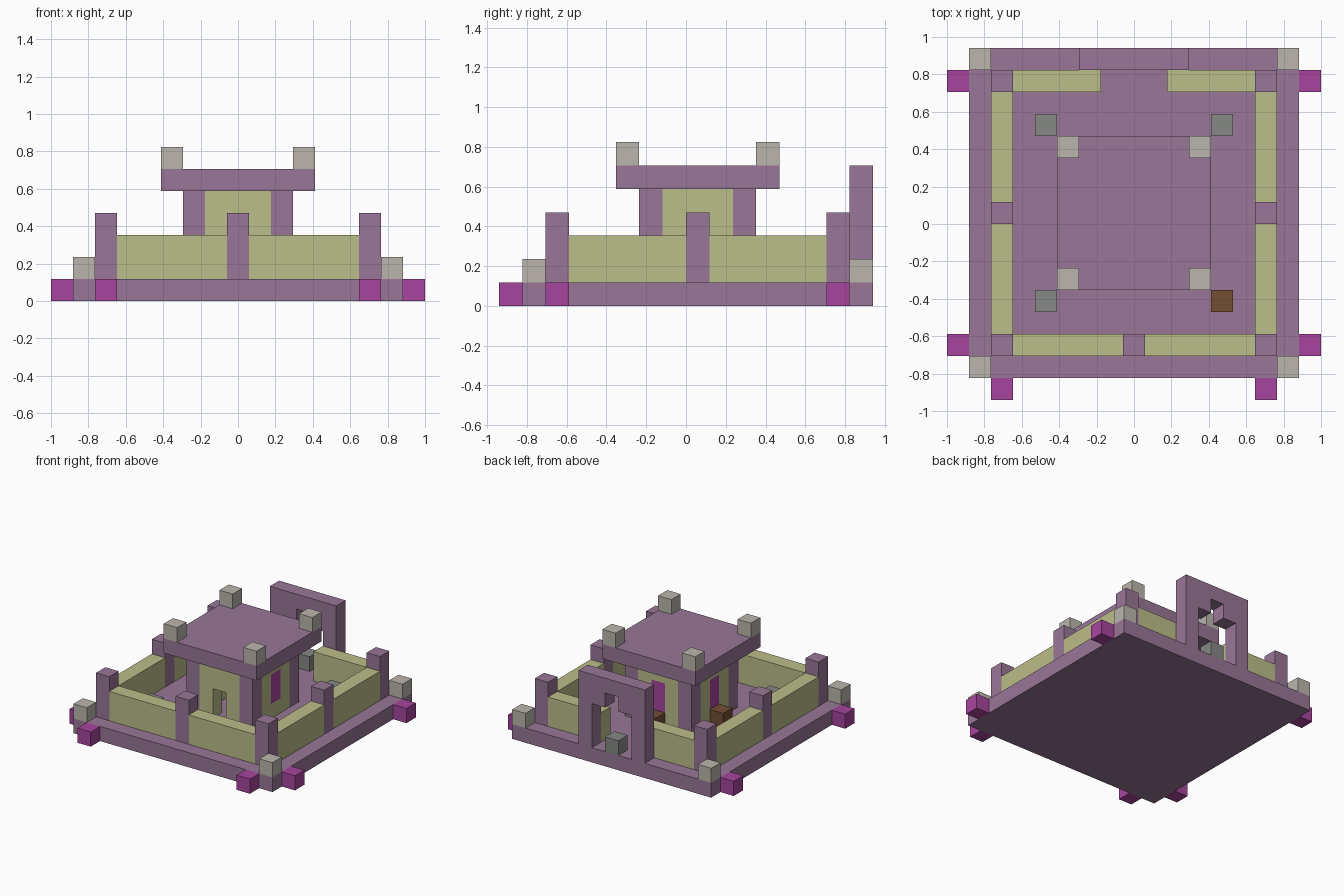
import bpy
import bmesh
from mathutils import Vector

if "Cube" in bpy.data.objects:
    bpy.data.objects.remove(bpy.data.objects["Cube"], do_unlink=True)

U = 2 / 17  # block size; all coordinates below are in blocks


def material(name, color):
    m = bpy.data.materials.new(name)
    m.use_nodes = True
    m.diffuse_color = (*color, 1)
    m.node_tree.nodes["Principled BSDF"].inputs["Base Color"].default_value = (*color, 1)
    return m


PURPLE = material("purple block", (0.32, 0.18, 0.31))
SAND = material("pale yellow sandstone", (0.50, 0.51, 0.25))
STONE = material("light stone", (0.50, 0.47, 0.42))
GREY = material("dark grey stone", (0.24, 0.25, 0.24))
MAGENTA = material("magenta glass", (0.39, 0.06, 0.34))
BROWN = material("brown wood", (0.17, 0.075, 0.033))


def finish(name, bm, mat):
    bmesh.ops.scale(bm, vec=(U, U, U), verts=bm.verts)
    bmesh.ops.recalc_face_normals(bm, faces=bm.faces)
    mesh = bpy.data.meshes.new(name)
    bm.to_mesh(mesh)
    bm.free()
    mesh.materials.append(mat)
    ob = bpy.data.objects.new(name, mesh)
    bpy.context.collection.objects.link(ob)
    return ob


def boxes(name, mat, *spans):
    """One object from boxes given as (x0, x1, y0, y1, z0, z1)."""
    bm = bmesh.new()
    for x0, x1, y0, y1, z0, z1 in spans:
        low, high = Vector((x0, y0, z0)), Vector((x1, y1, z1))
        cube = bmesh.ops.create_cube(bm, size=1)["verts"]
        bmesh.ops.scale(bm, vec=high - low, verts=cube)
        bmesh.ops.translate(bm, vec=(low + high) / 2, verts=cube)
    return finish(name, bm, mat)


def column(x, y, z0, z1):
    """One block wide column centred on x, y."""
    return (x - 0.5, x + 0.5, y - 0.5, y + 0.5, z0, z1)


def corners(xs, ys, z0, z1):
    return [column(x, y, z0, z1) for x in xs for y in ys]


# Base and outer lamps
boxes("base_slab", PURPLE, (-7.5, 7.5, -7, 8, 0, 1))
boxes("base_corner_stones", STONE, *corners((-7, 7), (-6.5, 7.5), 1, 2))
boxes("side_lamps", MAGENTA, *corners((-8, 8), (-5.5, 6.5), 0, 1))
boxes("front_lamps", MAGENTA, *corners((-6, 6), (-7.5,), 0, 1))

# Courtyard wall with posts
boxes("wall_corner_posts", PURPLE, *corners((-6, 6), (-5.5, 6.5), 1, 4))
boxes("wall_middle_posts", PURPLE, column(0, -5.5, 1, 4), *corners((-6, 6), (0.5,), 1, 4))
for side, s in (("left", 1), ("right", -1)):
    x0, x1 = sorted((5.5 * s, 6.5 * s))
    boxes(side + "_wall", SAND, (x0, x1, -5, 0, 1, 3), (x0, x1, 1, 6, 1, 3))
    x0, x1 = sorted((0.5 * s, 5.5 * s))
    boxes(side + "_front_wall", SAND, (x0, x1, -6, -5, 1, 3))
    x0, x1 = sorted((1.5 * s, 5.5 * s))
    boxes(side + "_back_wall", SAND, (x0, x1, 6, 7, 1, 3))

# Stepped back gate, mirrored half profile
half = [(2.5, 6), (2.5, 1), (1.5, 1), (1.5, 4), (0.5, 4), (0.5, 5)]
outline = half + [(-x, z) for x, z in reversed(half)]
bm = bmesh.new()
face = bm.faces.new([bm.verts.new((x, 7, z)) for x, z in outline])
side = bmesh.ops.extrude_face_region(bm, geom=[face])["geom"]
bmesh.ops.translate(bm, vec=(0, 1, 0), verts=[v for v in side if isinstance(v, bmesh.types.BMVert)])
finish("back_gate", bm, PURPLE)
boxes("gate_stone", GREY, column(0, 7.5, 1, 2))

# House: pillars, front wall with doorway, three walls with windows
boxes("house_pillars", PURPLE, *corners((-2, 2), (-1.5, 2.5), 1, 5))
boxes("house_front_wall", SAND,
      (-1.5, -0.5, -2, -1, 1, 5), (0.5, 1.5, -2, -1, 1, 5), (-0.5, 0.5, -2, -1, 3, 5))
boxes("house_back_wall", SAND,
      (-1.5, -0.5, 2, 3, 1, 5), (0.5, 1.5, 2, 3, 1, 5),
      column(0, 2.5, 1, 2), column(0, 2.5, 4, 5))
boxes("back_window", MAGENTA, column(0, 2.5, 2, 4))
for side, x in (("left", 2), ("right", -2)):
    boxes(side + "_house_wall", SAND,
          column(x, -0.5, 1, 5), column(x, 1.5, 1, 5),
          column(x, 0.5, 1, 2), column(x, 0.5, 4, 5))
    boxes(side + "_window", MAGENTA, column(x, 0.5, 2, 4))

# Roof
boxes("roof_slab", PURPLE, (-3.5, 3.5, -3, 4, 5, 6))
boxes("roof_corner_stones", STONE, *corners((-3, 3), (-2.5, 3.5), 6, 7))

# Loose blocks in the courtyard
boxes("courtyard_stones", GREY, *corners((-4, 4), (4.5,), 1, 2), column(-4, -3.5, 1, 2))
boxes("courtyard_crate", BROWN, column(4, -3.5, 1, 2))
boxes("window_crates", BROWN, column(-3, 0.5, 1, 2), column(0, 3.5, 1, 2))
